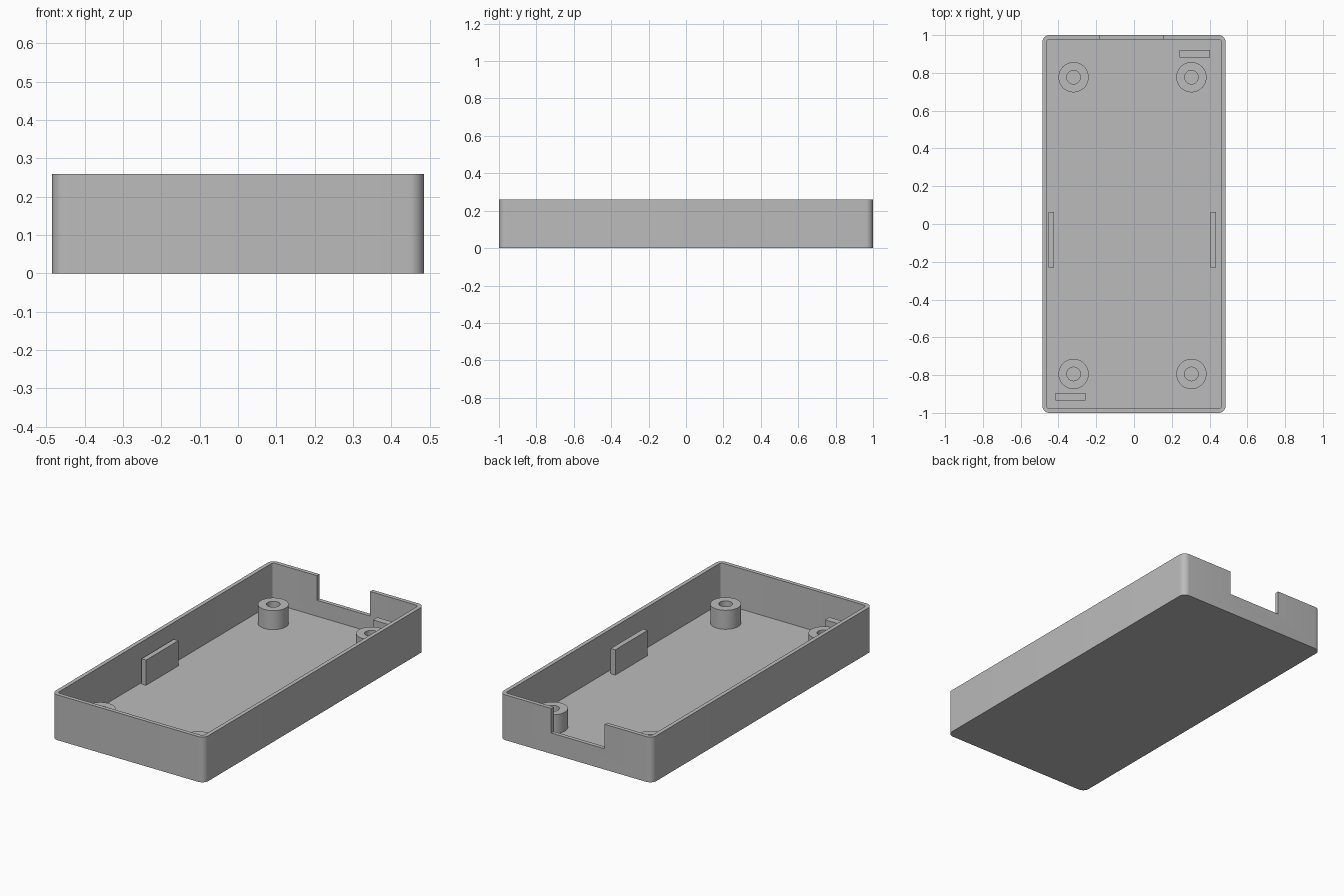
import bpy
import bmesh
from math import cos, sin, pi, radians

cube = bpy.data.objects.get("Cube")
if cube:
    bpy.data.objects.remove(cube, do_unlink=True)

HALF_X, HALF_Y, HEIGHT = 0.485, 1.0, 0.26
WALL, FLOOR, CORNER = 0.023, 0.027, 0.038
SINK = 0.005  # how far inner parts reach into the floor

grey = bpy.data.materials.new("plain grey plastic")
grey.use_nodes = True
colour = (0.5, 0.5, 0.5, 1)
grey.diffuse_color = colour
grey.node_tree.nodes["Principled BSDF"].inputs["Base Color"].default_value = colour


def add_object(name, bm):
    bmesh.ops.recalc_face_normals(bm, faces=bm.faces)
    mesh = bpy.data.meshes.new(name)
    bm.to_mesh(mesh)
    bm.free()
    mesh.materials.append(grey)
    obj = bpy.data.objects.new(name, mesh)
    bpy.context.collection.objects.link(obj)
    return obj


def smooth(obj):
    bpy.ops.object.select_all(action='DESELECT')
    obj.select_set(True)
    bpy.context.view_layer.objects.active = obj
    bpy.ops.object.shade_smooth_by_angle(angle=radians(30))


def box(name, x, y, z):
    """Box from (low, high) ranges on each axis."""
    bm = bmesh.new()
    bmesh.ops.create_cube(bm, size=1)
    for v in bm.verts:
        v.co = [(lo + hi) / 2 + c * (hi - lo) for c, (lo, hi) in zip(v.co, (x, y, z))]
    return add_object(name, bm)


def bridge(bm, a, b):
    for i in range(len(a)):
        j = (i + 1) % len(a)
        bm.faces.new((a[i], a[j], b[j], b[i]))


def rounded_loop(bm, inset, z, steps=8):
    """Rounded rectangle of vertices, inset from the outer outline."""
    r = CORNER - inset
    cx, cy = HALF_X - CORNER, HALF_Y - CORNER
    loop = []
    for k, (sx, sy) in enumerate(((1, 1), (-1, 1), (-1, -1), (1, -1))):
        for i in range(steps + 1):
            a = (k + i / steps) * pi / 2
            loop.append(bm.verts.new((sx * cx + r * cos(a), sy * cy + r * sin(a), z)))
    return loop


# Open tray: outer wall, flat rim, inner wall and floor
bm = bmesh.new()
loops = [rounded_loop(bm, inset, z) for inset, z in
         ((0, 0), (0, HEIGHT), (WALL, HEIGHT), (WALL, FLOOR))]
for lower, upper in zip(loops, loops[1:]):
    bridge(bm, lower, upper)
bm.faces.new(loops[0])
bm.faces.new(loops[-1])
tray = add_object("tray", bm)

# Connector notch through the back wall
cutter = box("notch_cutter", (-0.183, 0.156), (0.93, 1.1), (0.119, 0.4))
cutter.hide_render = True
cut = tray.modifiers.new("notch", 'BOOLEAN')
cut.operation = 'DIFFERENCE'
cut.solver = 'EXACT'
cut.object = cutter
bpy.context.view_layer.objects.active = tray
bpy.ops.object.modifier_apply(modifier=cut.name)
bpy.data.objects.remove(cutter, do_unlink=True)
smooth(tray)


# Hollow screw posts near the four corners
def screw_post(name, x, y, top=0.136, outer=0.08, inner=0.036, sides=48):
    bm = bmesh.new()
    rings = []
    for r, z in ((inner, FLOOR - SINK), (outer, FLOOR - SINK), (outer, top), (inner, top)):
        rings.append([bm.verts.new((x + r * cos(2 * pi * i / sides),
                                    y + r * sin(2 * pi * i / sides), z))
                      for i in range(sides)])
    for i in range(4):
        bridge(bm, rings[i], rings[(i + 1) % 4])
    smooth(add_object(name, bm))


for end, y in (("front", -0.794), ("back", 0.777)):
    for side, x in (("right", -0.32), ("left", 0.304)):
        screw_post(f"{end}_{side}_screw_post", x, y)

# Upright side guides and low end stops
base = FLOOR - SINK
box("right_guide", (-0.452, -0.423), (-0.23, 0.063), (base, 0.172))
box("left_guide", (0.405, 0.434), (-0.23, 0.063), (base, 0.172))
box("back_stop", (0.241, 0.402), (0.881, 0.92), (base, 0.156))
box("front_stop", (-0.415, -0.257), (-0.934, -0.894), (base, 0.156))
